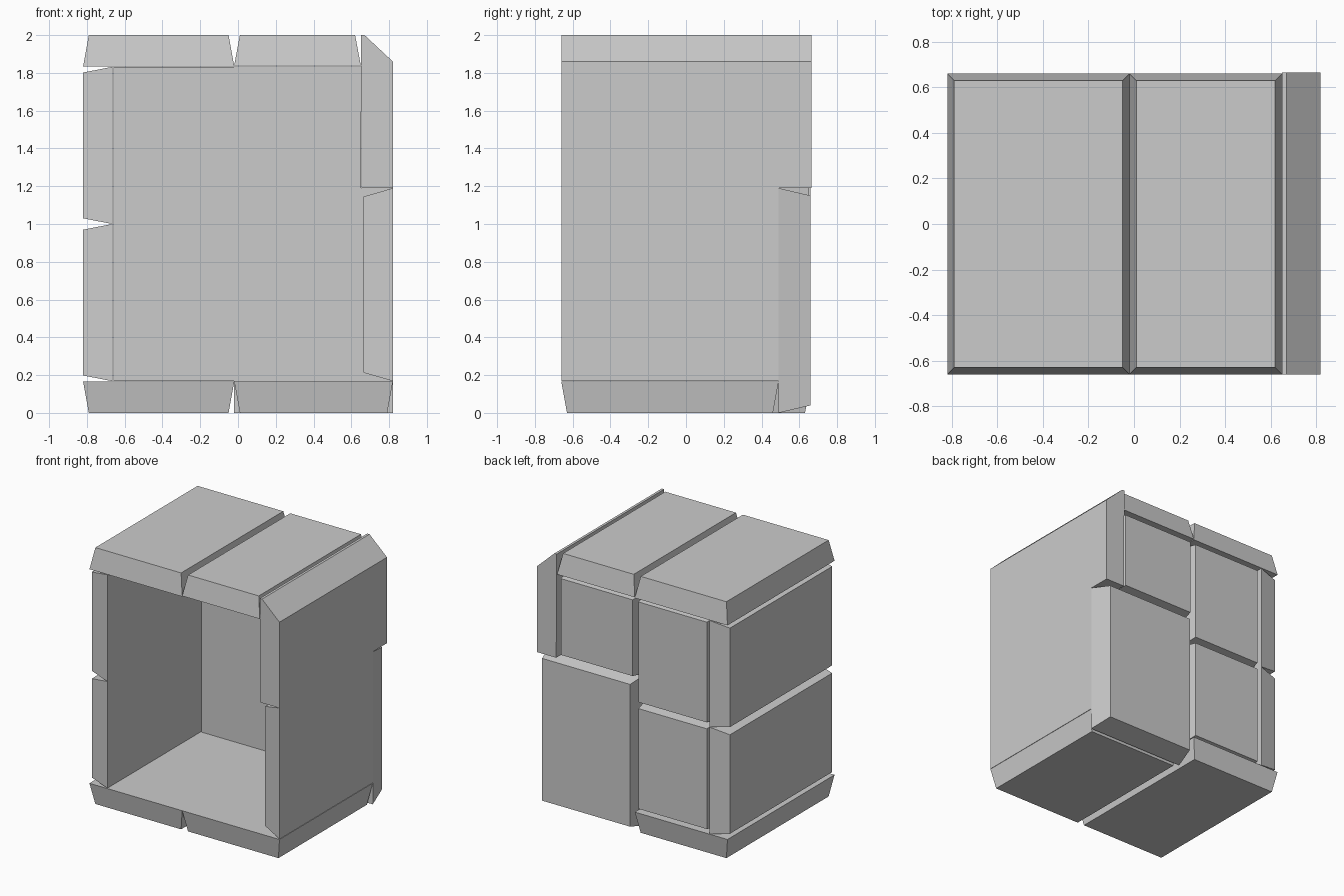
import bpy
import bmesh

cube = bpy.data.objects.get("Cube")
if cube:
    bpy.data.objects.remove(cube, do_unlink=True)

# One plain grey for the whole model
grey = bpy.data.materials.new("stone_grey")
grey.use_nodes = True
colour = (0.6, 0.6, 0.6, 1)
grey.diffuse_color = colour
grey.node_tree.nodes["Principled BSDF"].inputs["Base Color"].default_value = colour


def finish(name, bm):
    bmesh.ops.recalc_face_normals(bm, faces=bm.faces)
    mesh = bpy.data.meshes.new(name)
    bm.to_mesh(mesh)
    bm.free()
    mesh.materials.append(grey)
    obj = bpy.data.objects.new(name, mesh)
    bpy.context.collection.objects.link(obj)


def block(name, lo, hi, axis, side, inset):
    """Box whose face on the given side of the axis is inset into a taper."""
    bm = bmesh.new()
    bmesh.ops.create_cube(bm, size=2)
    for v in bm.verts:
        narrow = v.co[axis] * side > 0
        for i in range(3):
            s = 1 if v.co[i] > 0 else -1
            v.co[i] = hi[i] if s > 0 else lo[i]
            if narrow and i != axis:
                v.co[i] -= s * inset
    finish(name, bm)


X, Y, Z = 0, 1, 2
SPLIT = -0.02

# Top slabs
block("top_slab_right", (-0.82, -0.66, 1.835), (SPLIT, 0.66, 2), Z, 1, 0.03)
block("top_slab_left", (SPLIT, -0.66, 1.84), (0.65, 0.66, 2), Z, 1, 0.03)

# Bottom slabs
block("bottom_slab_right", (-0.82, -0.66, 0), (SPLIT, 0.66, 0.165), Z, -1, 0.03)
block("bottom_slab_left", (SPLIT, -0.66, 0), (0.82, 0.49, 0.165), Z, -1, 0.03)

# Stacked blocks of the side wall and of the back wall
for label, z0, z1 in (("lower", 0.168, 1.0), ("upper", 1.0, 1.832)):
    block("side_block_" + label, (-0.82, -0.66, z0), (-0.665, 0.66, z1), X, -1, 0.03)
    block("back_block_" + label, (-0.66, 0.49, z0), (SPLIT, 0.65, z1), Y, 1, 0.025)
block("back_block_tall", (SPLIT, 0.49, 0), (0.82, 0.66, 1.19), Y, 1, 0.04)
block("back_block_short", (SPLIT, 0.49, 1.19), (0.65, 0.65, 1.835), Y, 1, 0.025)

# Opposite side wall, tapering towards the inside below
block("side_panel_lower", (0.665, -0.66, 0.168), (0.82, 0.49, 1.19), X, -1, 0.045)

# Upper side wall with a chamfered top edge
bm = bmesh.new()
profile = [(0.655, 1.19), (0.82, 1.19), (0.82, 1.86), (0.67, 2), (0.65, 2)]
face = bm.faces.new([bm.verts.new((x, -0.66, z)) for x, z in profile])
end = bmesh.ops.extrude_face_region(bm, geom=[face])
verts = [g for g in end["geom"] if isinstance(g, bmesh.types.BMVert)]
bmesh.ops.translate(bm, vec=(0, 1.325, 0), verts=verts)
finish("side_panel_upper", bm)
